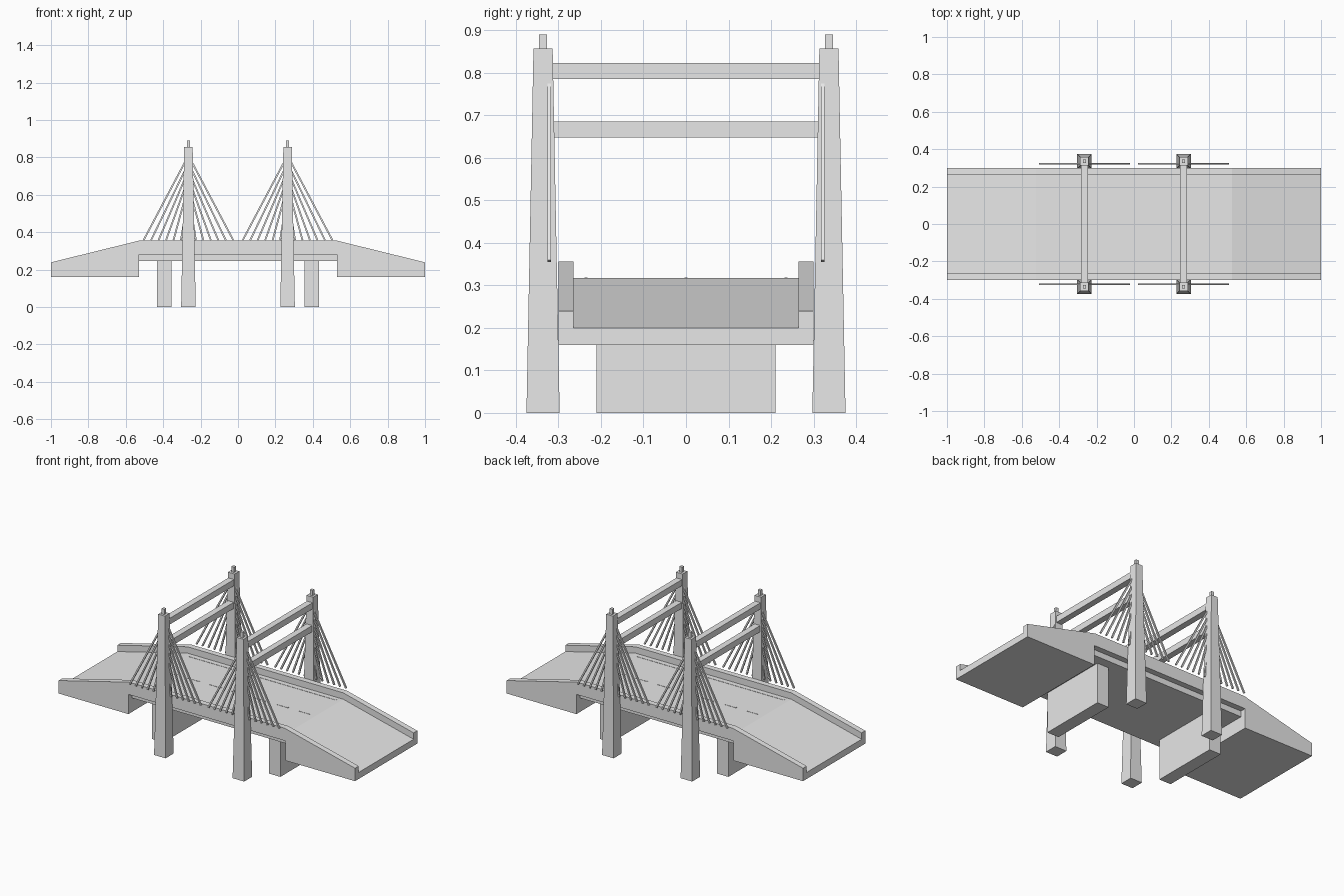
import bpy, bmesh
from mathutils import Vector

if "Cube" in bpy.data.objects:
    bpy.data.objects.remove(bpy.data.objects["Cube"])

concrete = bpy.data.materials.new("light_grey_concrete")
concrete.diffuse_color = (0.8, 0.8, 0.8, 1)
concrete.use_nodes = True
concrete.node_tree.nodes["Principled BSDF"].inputs["Base Color"].default_value = concrete.diffuse_color


def finish(bm, name):
    bmesh.ops.recalc_face_normals(bm, faces=bm.faces)
    mesh = bpy.data.meshes.new(name)
    bm.to_mesh(mesh)
    bm.free()
    mesh.materials.append(concrete)
    obj = bpy.data.objects.new(name, mesh)
    bpy.context.collection.objects.link(obj)
    return obj


def box(name, x0, x1, y0, y1, z0, z1):
    bm = bmesh.new()
    bmesh.ops.create_cube(bm, size=1)
    for v in bm.verts:
        v.co = ((x0 + x1) / 2 + v.co.x * (x1 - x0),
                (y0 + y1) / 2 + v.co.y * (y1 - y0),
                (z0 + z1) / 2 + v.co.z * (z1 - z0))
    return finish(bm, name)


def extrude_y(name, half_profile, y0, y1):
    """Mirror an x-z half profile across x = 0 and extrude it along y."""
    points = half_profile + [(-x, z) for x, z in reversed(half_profile)]
    bm = bmesh.new()
    face = bm.faces.new([bm.verts.new((x, y0, z)) for x, z in points])
    moved = bmesh.ops.extrude_face_region(bm, geom=[face])["geom"]
    verts = [g for g in moved if isinstance(g, bmesh.types.BMVert)]
    bmesh.ops.translate(bm, verts=verts, vec=(0, y1 - y0, 0))
    return finish(bm, name)


def tower_leg(name, x, y):
    bm = bmesh.new()
    bmesh.ops.create_cube(bm, size=2)
    for v in bm.verts:
        top = v.co.z > 0
        half = 0.0225 if top else 0.039
        v.co = (x + v.co.x * half, y + v.co.y * half, 0.857 if top else 0)
    return finish(bm, name)


def add_cable(bm, a, b, half):
    """Square bar between two points that share the same y."""
    d = (b - a).normalized()
    u, w = Vector((0, half, 0)), d.cross(Vector((0, 1, 0))) * half
    rings = [[bm.verts.new(p + u * i + w * j)
              for i, j in ((1, 1), (1, -1), (-1, -1), (-1, 1))] for p in (a, b)]
    bm.faces.new(rings[0])
    bm.faces.new(rings[1])
    for k in range(4):
        n = (k + 1) % 4
        bm.faces.new((rings[0][k], rings[0][n], rings[1][n], rings[1][k]))


# Road slab with sloping ramps and raised underside between the abutments
extrude_y("road_deck", [(0.53, 0.245), (0.53, 0.16), (1, 0.16), (1, 0.20),
                        (0.525, 0.317)], -0.265, 0.265)

# Parapets along both edges
parapet = [(0.53, 0.28), (0.53, 0.16), (1, 0.16), (1, 0.239), (0.525, 0.356)]
extrude_y("front_parapet", parapet, -0.30, -0.265)
extrude_y("back_parapet", parapet, 0.265, 0.30)

# Road markings
for i in range(-3, 4):
    box("centre_dash", i * 0.15 - 0.04, i * 0.15 + 0.04, -0.004, 0.004, 0.316, 0.3185)
for s in (-1, 1):
    box("edge_line", -0.5, 0.5, s * 0.235 - 0.004, s * 0.235 + 0.004, 0.316, 0.3185)

for sx in (-1, 1):
    # Wall piers under the deck
    box("pier", sx * 0.394 - 0.039, sx * 0.394 + 0.039, -0.21, 0.21, 0, 0.246)
    tx = sx * 0.265
    # Cross beams between the tower legs
    for z in (0.666, 0.804):
        box("cross_beam", tx - 0.019, tx + 0.019, -0.33, 0.33, z - 0.019, z + 0.019)
    for sy in (-1, 1):
        ty = sy * 0.336
        # Tapered legs with small caps
        tower_leg("tower_leg", tx, ty)
        box("tower_cap", tx - 0.009, tx + 0.009, ty - 0.009, ty + 0.009, 0.855, 0.89)
        # Fan of stay cables on both sides of the leg
        bm = bmesh.new()
        for side in (-1, 1):
            for i in range(6):
                add_cable(bm,
                          Vector((tx + side * (0.24 - 0.04 * i), sy * 0.3215, 0.357)),
                          Vector((tx, sy * 0.3215, 0.81 - 0.04 * i)), 0.0045)
        finish(bm, "stay_cables")
